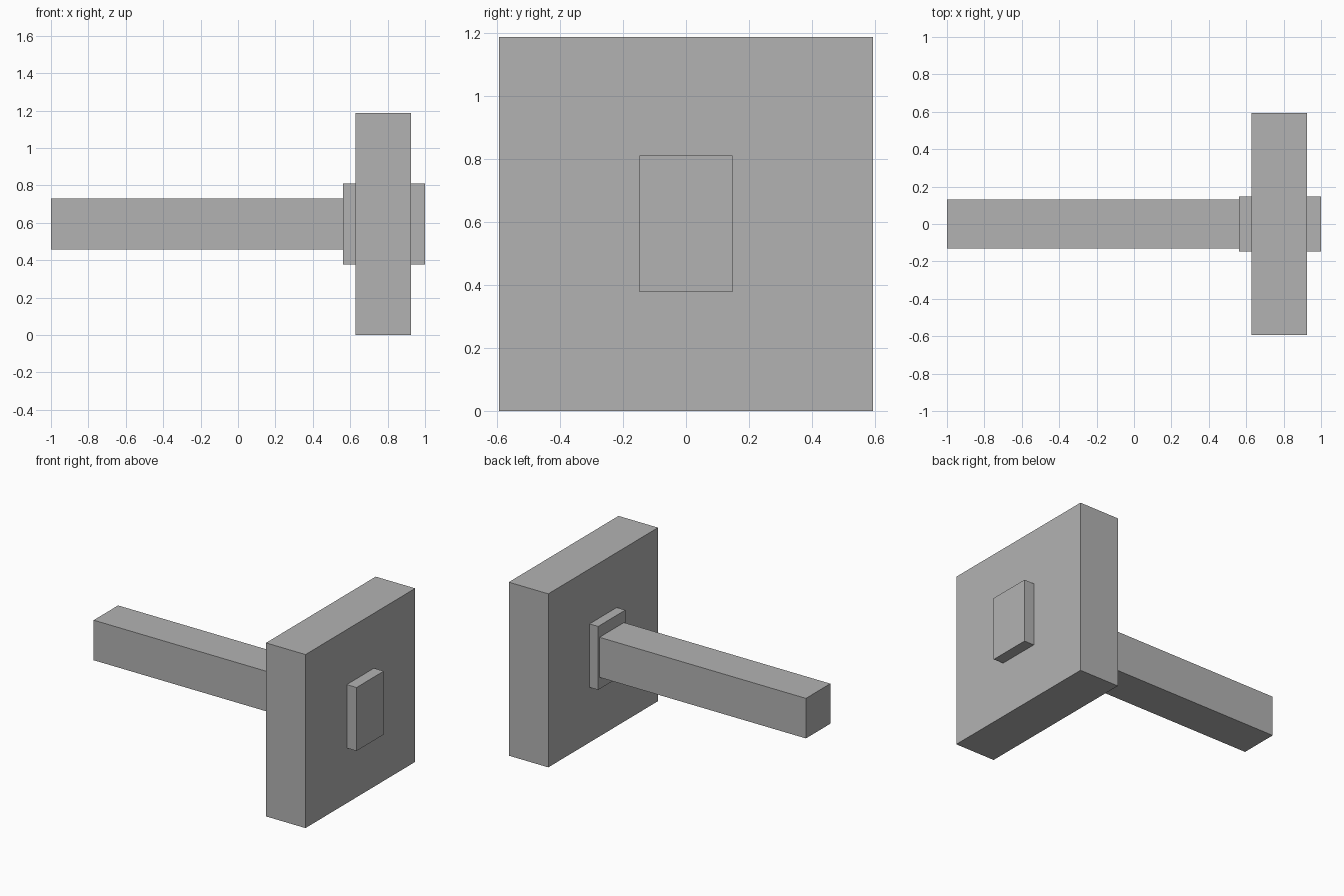
import bpy

if "Cube" in bpy.data.objects:
    bpy.data.objects.remove(bpy.data.objects["Cube"])

grey = bpy.data.materials.new("mid_grey")
grey.diffuse_color = (0.45, 0.45, 0.45, 1.0)
grey.use_nodes = True
grey.node_tree.nodes["Principled BSDF"].inputs["Base Color"].default_value = grey.diffuse_color


def box(name, x, y, z):
    """Box spanning the given (min, max) ranges."""
    spans = (x, y, z)
    bpy.ops.mesh.primitive_cube_add(size=1, location=[(a + b) / 2 for a, b in spans])
    obj = bpy.context.object
    obj.name = name
    obj.scale = [b - a for a, b in spans]
    bpy.ops.object.transform_apply(location=False, rotation=False, scale=True)
    obj.data.materials.append(grey)
    return obj


# Long square bar, running into the collar
box("handle", (-1.0, 0.57), (-0.132, 0.132), (0.457, 0.731))
# Block that passes through the plate and shows on both sides
box("collar", (0.562, 1.0), (-0.147, 0.147), (0.377, 0.811))
# Large square plate
box("head_plate", (0.627, 0.926), (-0.593, 0.593), (0.0, 1.187))
